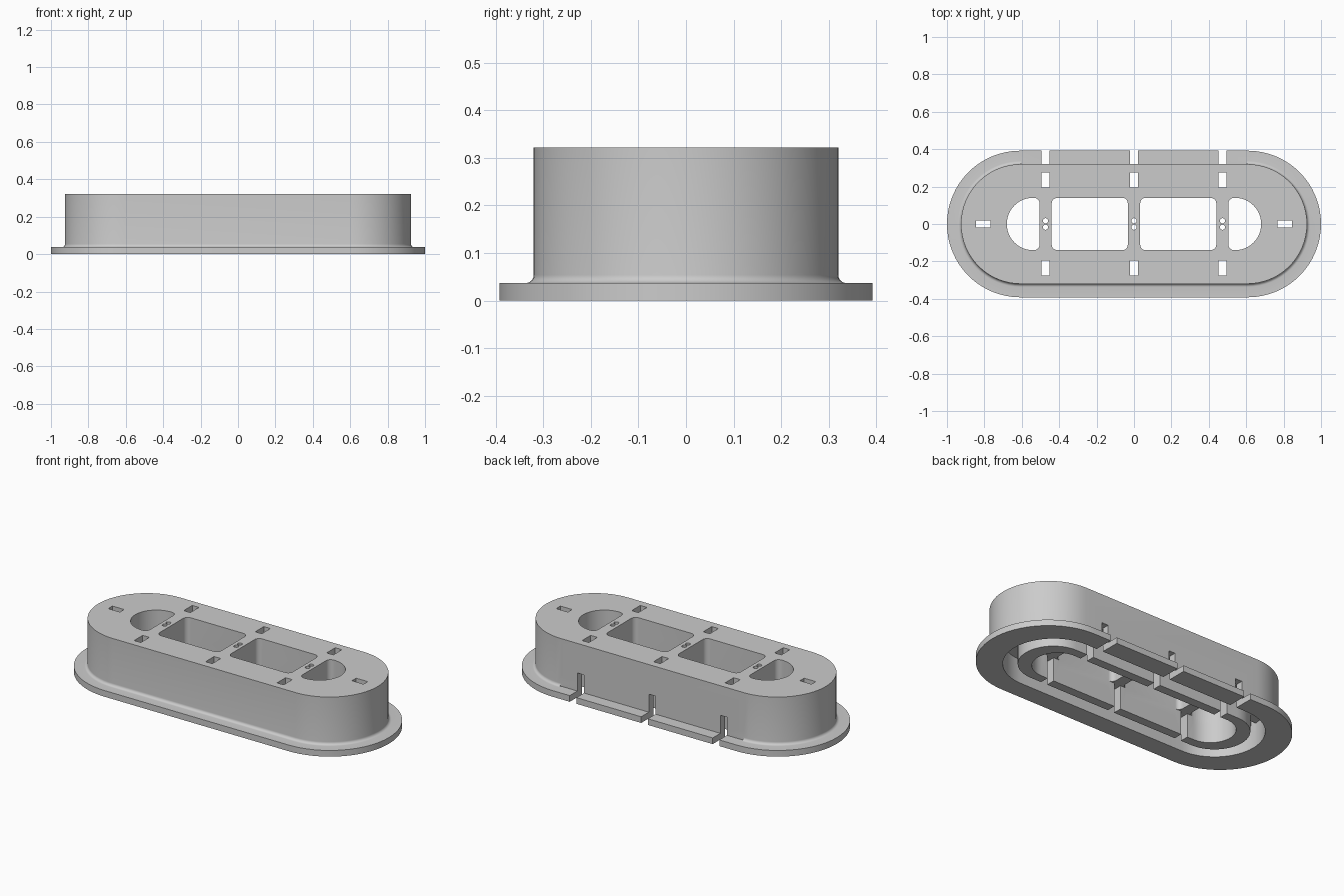
import bpy, bmesh
from math import cos, sin, radians

cube = bpy.data.objects.get("Cube")
if cube:
    bpy.data.objects.remove(cube, do_unlink=True)

PLATE_Z, TOP_Z, CHANNEL_Z = 0.037, 0.322, 0.145
SLOT_XS = (-0.473, 0, 0.473)


def outline(arcs):
    """Chain of arcs (cx, cy, radius, start, end, steps) as 2D points."""
    pts = []
    for cx, cy, r, a0, a1, n in arcs:
        for i in range(n + 1):
            a = radians(a0 + (a1 - a0) * i / n)
            pts.append((cx + r * cos(a), cy + r * sin(a)))
    return pts


def stadium(half, r):
    return outline([(half, 0, r, -90, 90, 32), (-half, 0, r, 90, 270, 32)])


def loft(name, rings, ring_shaped=False):
    """Skin a stack of (points, z); capped, or closed on itself."""
    bm = bmesh.new()
    loops = [[bm.verts.new((x, y, z)) for x, y in pts] for pts, z in rings]
    pairs = list(zip(loops, loops[1:]))
    if ring_shaped:
        pairs.append((loops[-1], loops[0]))
    else:
        bm.faces.new(loops[0])
        bm.faces.new(loops[-1])
    for a, b in pairs:
        for i in range(len(a)):
            j = (i + 1) % len(a)
            bm.faces.new((a[i], a[j], b[j], b[i]))
    bmesh.ops.recalc_face_normals(bm, faces=bm.faces)
    mesh = bpy.data.meshes.new(name)
    bm.to_mesh(mesh)
    bm.free()
    obj = bpy.data.objects.new(name, mesh)
    bpy.context.collection.objects.link(obj)
    return obj


cutters = []


def cut_prism(pts, z0, z1):
    cutters.append(loft("cutter", [(pts, z0), (pts, z1)]))


def cut_box(x0, x1, y0, y1, z0, z1):
    cut_prism([(x0, y0), (x1, y0), (x1, y1), (x0, y1)], z0, z1)


# Flange, concave fillet and raised body as one solid
fillet = 0.017
rings = [(stadium(0.608, 0.392), 0), (stadium(0.608, 0.392), PLATE_Z)]
for i in range(7):
    a = radians(15 * i)
    rings.append((stadium(0.605, 0.32 + fillet * (1 - sin(a))),
                  PLATE_Z + fillet * (1 - cos(a))))
rings.append((stadium(0.605, 0.32), TOP_Z))
body = loft("flanged_housing", rings)

# Plain corner along the back straight
cut_box(-0.605, 0.605, 0.32, 0.45, PLATE_Z, 0.1)

# Channel running round the underside
outer, inner = stadium(0.57, 0.275), stadium(0.57, 0.194)
cutters.append(loft("cutter", [(inner, -0.1), (outer, -0.1),
                               (outer, CHANNEL_Z), (inner, CHANNEL_Z)], True))

# Central recess below the webs
cut_prism(stadium(0.54, 0.14), -0.1, CHANNEL_Z)

# Rectangular and half-round openings through the top
r = 0.03
for s in (-1, 1):
    x0, x1, y = 0.033 + r, 0.44 - r, 0.14 - r
    rect = outline([(x1, -y, r, -90, 0, 6), (x1, y, r, 0, 90, 6),
                    (x0, y, r, 90, 180, 6), (x0, -y, r, 180, 270, 6)])
    half_round = outline([(0.54, 0, 0.14, -90, 90, 32),
                          (0.535, y, r, 90, 180, 6),
                          (0.535, -y, r, 180, 270, 6)])
    for pts in (rect, half_round):
        cut_prism([(s * px, py) for px, py in pts], 0.1, 0.5)
    # End slots
    cut_box(*sorted((s * 0.768, s * 0.845)), -0.02, 0.02, 0.1, 0.5)

# Cross tunnels open to the back, top slots and twin holes in the webs
w = 0.022
for x in SLOT_XS:
    cut_box(x - w, x + w, -0.275, 0.5, -0.1, CHANNEL_Z)
    for s in (-1, 1):
        cut_box(x - w, x + w, *sorted((s * 0.194, s * 0.275)), 0.1, 0.5)
        hole = outline([(x, s * 0.017, 0.014, 0, 345, 23)])
        cut_prism(hole, 0.1, 0.5)

for c in cutters:
    c.hide_render = True
    mod = body.modifiers.new("cut", "BOOLEAN")
    mod.operation, mod.solver, mod.object = "DIFFERENCE", "EXACT", c

# Bake the cuts and drop the helpers
deps = bpy.context.evaluated_depsgraph_get()
baked = bpy.data.meshes.new_from_object(body.evaluated_get(deps))
body.modifiers.clear()
body.data = baked
for c in cutters:
    bpy.data.objects.remove(c, do_unlink=True)

# Single grey material
grey = bpy.data.materials.new("light_grey")
grey.use_nodes = True
colour = (0.6, 0.6, 0.6, 1)
grey.diffuse_color = colour
grey.node_tree.nodes["Principled BSDF"].inputs["Base Color"].default_value = colour
body.data.materials.clear()
body.data.materials.append(grey)

bpy.ops.object.select_all(action="DESELECT")
body.select_set(True)
bpy.context.view_layer.objects.active = body
bpy.ops.object.shade_smooth_by_angle(angle=radians(30))
